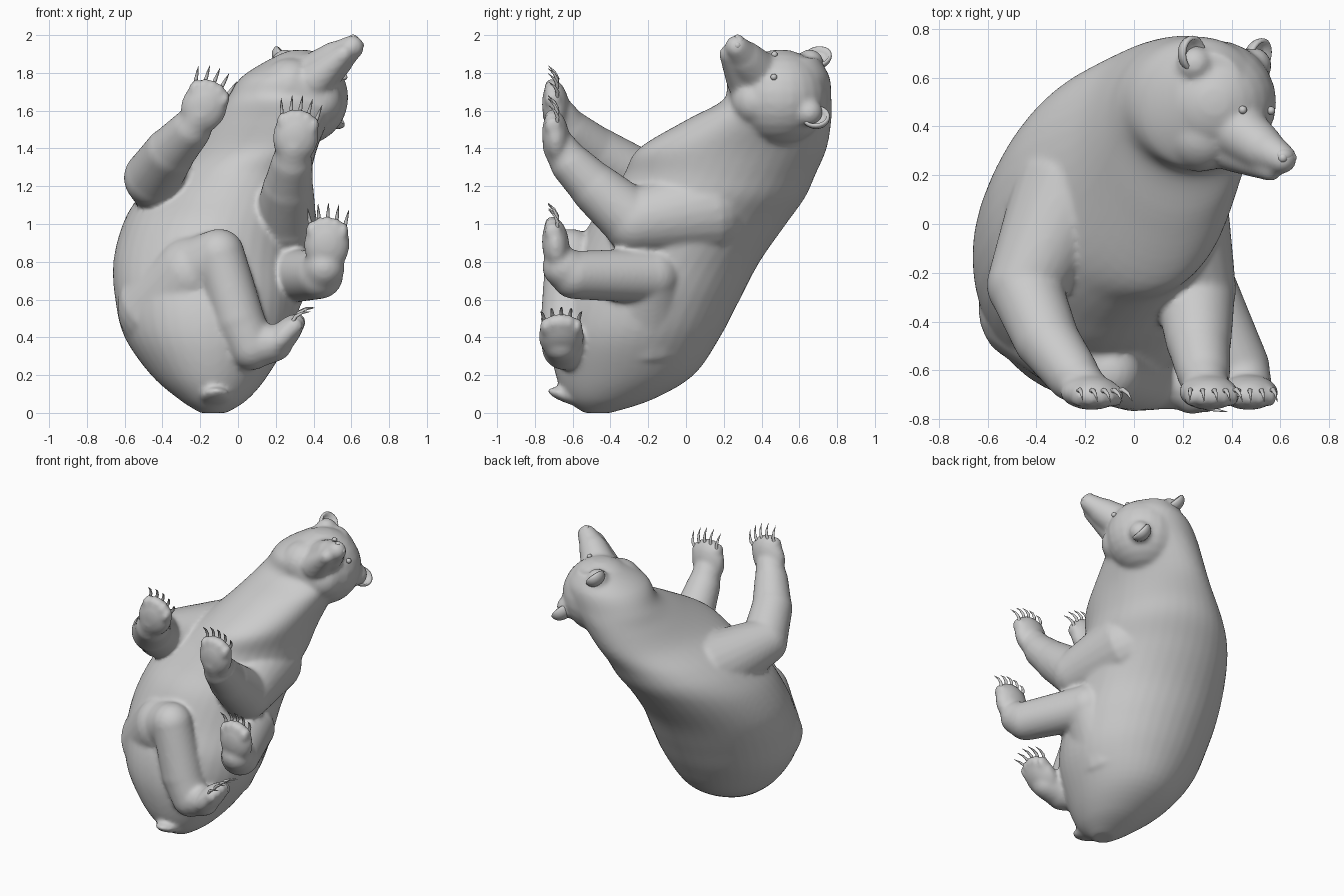
import bpy, bmesh, math
from mathutils import Vector, Matrix

default = bpy.data.objects.get("Cube")
if default:
    bpy.data.objects.remove(default, do_unlink=True)

# One unit ball, copied for every rounded mass
ball = bpy.data.meshes.new("ball")
seed = bmesh.new()
bmesh.ops.create_uvsphere(seed, u_segments=24, v_segments=13, radius=1)
seed.to_mesh(ball)
seed.free()


def frame(forward, up):
    """Rotation whose columns are side, forward and up."""
    f = Vector(forward).normalized()
    s = f.cross(Vector(up)).normalized()
    return Matrix((s, f, s.cross(f))).transposed()


def add_ball(bm):
    """Append a unit ball and return its vertices."""
    count = len(bm.verts)
    bm.from_mesh(ball)
    return list(bm.verts)[count:]


def blob(bm, centre, radii, rot=Matrix.Identity(3)):
    if not isinstance(radii, tuple):
        radii = (radii,) * 3
    m = Matrix.Translation(centre) @ rot.to_4x4() @ Matrix.Diagonal((*radii, 1))
    for v in add_ball(bm):
        v.co = m @ v.co


def limb(bm, *joints):
    """Tapered capsules through (point, radius) joints."""
    for (a, ra), (b, rb) in zip(joints, joints[1:]):
        a, b = Vector(a), Vector(b)
        turn = (b - a).to_track_quat('Z', 'Y')
        for v in add_ball(bm):
            end, radius = (b, rb) if v.co.z > 0 else (a, ra)
            v.co = end + turn @ (v.co * radius)


def loft(bm, sections, steps=5, sides=40):
    """Smooth skin through level ovals given as (z, x min, x max, y min, y max)."""
    p = [Vector(s) for s in (sections[0], *sections, sections[-1])]
    levels = []
    for a, b, c, d in zip(p, p[1:], p[2:], p[3:]):
        for i in range(steps):
            t = i / steps
            levels.append(b + (c - a) * (t / 2) + (a * 2 - b * 5 + c * 4 - d) * (t * t / 2)
                          + (b * 3 - a - c * 3 + d) * (t ** 3 / 2))
    levels.append(p[-1])
    rings = []
    for z, x0, x1, y0, y1 in levels:
        angles = [math.tau * k / sides for k in range(sides)]
        rings.append([bm.verts.new(((x0 + x1) / 2 + (x1 - x0) / 2 * math.cos(a),
                                    (y0 + y1) / 2 + (y1 - y0) / 2 * math.sin(a), z))
                      for a in angles])
    for low, high in zip(rings, rings[1:]):
        for k in range(sides):
            n = (k + 1) % sides
            bm.faces.new((low[k], low[n], high[n], high[k]))
    bm.faces.new(rings[0][::-1])
    bm.faces.new(rings[-1])


def finish(bm, name):
    mesh = bpy.data.meshes.new(name)
    bm.to_mesh(mesh)
    bm.free()
    mesh.shade_smooth()
    obj = bpy.data.objects.new(name, mesh)
    bpy.context.collection.objects.link(obj)
    return obj


# Each paw: centre, pointing direction, top-of-foot direction
PAWS = {
    "right_front_paw": ((-0.18, -0.69, 1.62), (0.38, -0.08, 0.92), (0, 1, 0)),
    "left_front_paw": ((0.305, -0.69, 1.46), (0.17, -0.08, 1), (0, 1, 0)),
    "left_hind_paw": ((0.47, -0.69, 0.89), (0.04, -0.08, 1), (0, 1, 0)),
    "right_hind_paw": ((0.24, -0.66, 0.405), (0.65, 0, 0.75), (-0.75, 0, 0.65)),
}

body = bmesh.new()

# Torso from rump to neck
loft(body, (
    (0.0, -0.2, -0.06, -0.54, -0.4),
    (0.07, -0.31, 0.05, -0.63, -0.18),
    (0.2, -0.46, 0.16, -0.69, 0.04),
    (0.4, -0.6, 0.27, -0.72, 0.18),
    (0.6, -0.65, 0.31, -0.69, 0.285),
    (0.8, -0.66, 0.32, -0.6, 0.39),
    (1.0, -0.61, 0.34, -0.51, 0.53),
    (1.14, -0.53, 0.37, -0.41, 0.63),
    (1.26, -0.42, 0.385, -0.33, 0.685),
    (1.4, -0.25, 0.42, -0.25, 0.745),
    (1.55, -0.13, 0.48, 0.0, 0.77),
    (1.66, -0.06, 0.53, 0.2, 0.77),
    (1.78, 0.02, 0.54, 0.23, 0.76),
    (1.88, 0.18, 0.45, 0.36, 0.7)))

# Head, cheeks, muzzle and jaw
blob(body, (0.33, 0.5, 1.67), 0.255)
limb(body, ((0.28, 0.37, 1.72), 0.16), ((0.42, 0.37, 1.65), 0.13))
limb(body, ((0.43, 0.38, 1.8), 0.125), ((0.52, 0.315, 1.875), 0.095), ((0.605, 0.268, 1.937), 0.063))
limb(body, ((0.42, 0.305, 1.77), 0.1), ((0.56, 0.225, 1.9), 0.05))

# Ear roots
blob(body, (0.25, 0.655, 1.85), 0.075)
blob(body, (0.49, 0.65, 1.59), 0.075)

# Front legs
limb(body, ((-0.27, 0.1, 1.14), 0.25), ((-0.45, -0.25, 1.245), 0.155),
     ((-0.36, -0.47, 1.38), 0.135), ((-0.25, -0.62, 1.5), 0.11), ((-0.2, -0.67, 1.58), 0.09))
limb(body, ((0.14, 0.08, 1.08), 0.26), ((0.25, -0.27, 1.01), 0.17),
     ((0.265, -0.48, 1.19), 0.135), ((0.285, -0.61, 1.32), 0.11), ((0.295, -0.67, 1.41), 0.09))

# Hind legs
limb(body, ((-0.36, -0.34, 0.56), 0.28), ((-0.24, -0.48, 0.73), 0.21), ((-0.1, -0.61, 0.84), 0.135),
     ((0.0, -0.63, 0.5), 0.14), ((0.07, -0.64, 0.35), 0.125), ((0.19, -0.66, 0.37), 0.1))
limb(body, ((0.03, -0.22, 0.5), 0.285), ((0.24, -0.18, 0.725), 0.15),
     ((0.43, -0.59, 0.73), 0.128), ((0.455, -0.65, 0.77), 0.11))

# Tail
blob(body, (-0.12, -0.59, 0.08), (0.085, 0.15, 0.04), frame((0.04, -1, 0.28), (0, 0, 1)))

# Feet with toes and curved claws
for name, (centre, forward, up) in PAWS.items():
    rot = frame(forward, up)
    blob(body, centre, (0.122, 0.145, 0.072), rot)
    claws = bpy.data.curves.new(name + "_claws", 'CURVE')
    claws.dimensions = '3D'
    claws.bevel_depth = 0.011
    claws.bevel_resolution = 2
    claws.use_fill_caps = True
    for i in range(-2, 3):
        root = Vector((i * 0.043, 0.105 - 0.008 * i * i, -0.008))
        blob(body, Vector(centre) + rot @ root, (0.027, 0.05, 0.046), rot)
        spline = claws.splines.new('POLY')
        path = ((0.01, 0.02, 1), (0.05, 0.028, 0.9), (0.085, 0.015, 0.6), (0.12, -0.015, 0.08))
        spline.points.add(len(path) - 1)
        for point, (along, lift, radius) in zip(spline.points, path):
            p = Vector(centre) + rot @ (root + Vector((i * along * 0.1, along, lift)))
            point.co = (*p, 1)
            point.radius = radius
    claw_obj = bpy.data.objects.new(name + "_claws", claws)
    bpy.context.collection.objects.link(claw_obj)

# Fuse the masses into one smooth skin
bear = finish(body, "body")
remesh = bear.modifiers.new("Fuse", 'REMESH')
remesh.mode = 'VOXEL'
remesh.voxel_size = 0.014
remesh.use_smooth_shade = True
smooth = bear.modifiers.new("Soften", 'SMOOTH')
smooth.factor = 0.5
smooth.iterations = 9

# Cupped ears
FACE = Vector((0.75, -0.15, 0.6))
for name, centre, up in (("right_ear", (0.245, 0.695, 1.885), (-0.3, 0.8, 0.4)),
                         ("left_ear", (0.515, 0.685, 1.57), (0.4, 0.8, -0.3))):
    ear = bmesh.new()
    for v in add_ball(ear):
        if v.co.z > 0:
            v.co.z *= -0.3 if v.co.xy.length < 0.7 else 0.35
    ear.transform(Matrix.Translation(centre) @ frame(up, FACE).to_4x4()
                  @ Matrix.Diagonal((0.07, 0.08, 0.06, 1)))
    finish(ear, name)

# Eyes and nose
for name, centre in (("right_eye", (0.446, 0.468, 1.897)), ("left_eye", (0.562, 0.465, 1.778))):
    eye = bmesh.new()
    blob(eye, centre, 0.017)
    finish(eye, name)

nose = bmesh.new()
nose_rot = frame((0.6, -0.35, 0.6), (0.3, 0.9, 0.3))
blob(nose, (0.618, 0.282, 1.96), (0.045, 0.034, 0.03), nose_rot)
for side in (-1, 1):
    blob(nose, Vector((0.627, 0.272, 1.963)) + nose_rot @ Vector((side * 0.025, 0, 0)), 0.022)
finish(nose, "nose")

bpy.data.meshes.remove(ball)
